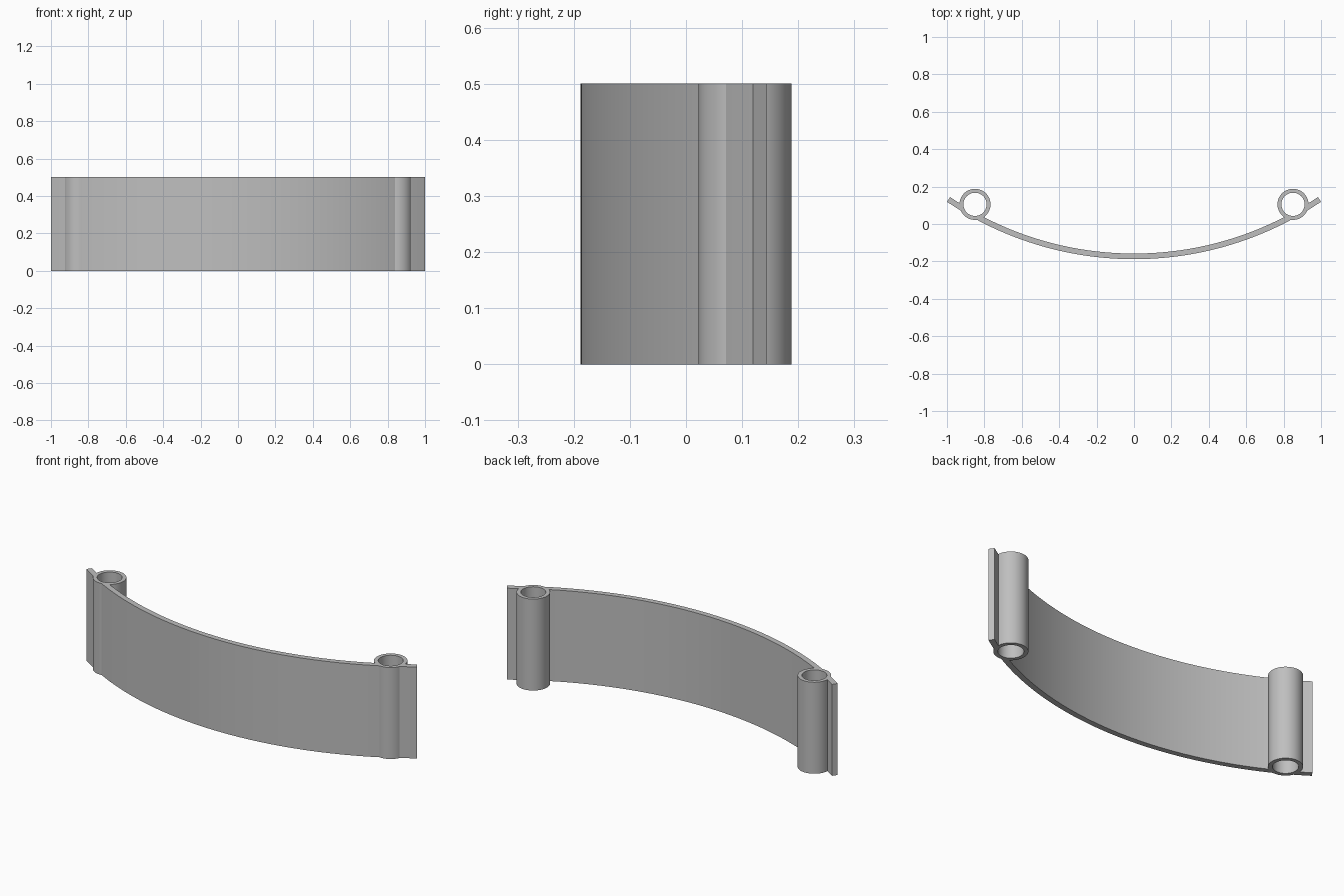
import bpy, bmesh
from math import asin, sin, cos, pi, radians, sqrt

HEIGHT = 0.5
TUBE_X, TUBE_Y = 0.85, 0.105
TUBE_R, BORE_R = 0.083, 0.062
HALF, FRONT_Y, END_Y, THICK = 1.0, -0.188, 0.119, 0.03

cube = bpy.data.objects.get("Cube")
if cube:
    bpy.data.objects.remove(cube, do_unlink=True)

grey = bpy.data.materials.new("plain grey")
grey.use_nodes = True
colour = (0.52, 0.52, 0.52, 1)
grey.diffuse_color = colour
grey.node_tree.nodes["Principled BSDF"].inputs["Base Color"].default_value = colour


def extrude_strip(name, outer, inner, closed):
    """Fill between two matching plan curves and raise the result to full height."""
    bm = bmesh.new()
    rows = [[bm.verts.new((x, y, z)) for x, y in path]
            for path, z in ((outer, 0), (inner, 0), (inner, HEIGHT), (outer, HEIGHT))]
    n = len(outer)
    for i in range(n if closed else n - 1):
        j = (i + 1) % n
        for k in range(4):
            a, b = rows[k], rows[(k + 1) % 4]
            bm.faces.new((a[i], a[j], b[j], b[i]))
    if not closed:
        for i in (0, n - 1):
            bm.faces.new([row[i] for row in rows])
    bmesh.ops.recalc_face_normals(bm, faces=bm.faces)
    mesh = bpy.data.meshes.new(name)
    bm.to_mesh(mesh)
    bm.free()
    mesh.materials.append(grey)
    obj = bpy.data.objects.new(name, mesh)
    bpy.context.collection.objects.link(obj)
    return obj


def activate(obj):
    bpy.ops.object.select_all(action="DESELECT")
    obj.select_set(True)
    bpy.context.view_layer.objects.active = obj


def circle(x, r, count=64):
    return [(x + r * cos(2 * pi * i / count), TUBE_Y + r * sin(2 * pi * i / count))
            for i in range(count)]


# Curved band, an arc bulging toward the front
rise = END_Y - FRONT_Y
radius = (HALF ** 2 + rise ** 2) / (2 * rise)
sweep = asin(HALF / radius)


def arc(r, count=48):
    angles = [sweep * (2 * i / count - 1) for i in range(count + 1)]
    return [(r * sin(a), FRONT_Y + radius - r * cos(a)) for a in angles]


band = extrude_strip("curved_band", arc(radius), arc(radius - THICK), False)

# Clear the band out of both tube bores
for side, sx in (("left", 1), ("right", -1)):
    bpy.ops.mesh.primitive_cylinder_add(
        vertices=64, radius=(TUBE_R + BORE_R) / 2, depth=HEIGHT * 2,
        location=(sx * TUBE_X, TUBE_Y, HEIGHT / 2))
    cutter = bpy.context.object
    cutter.name = side + "_bore_cutter"
    cutter.hide_render = True
    cut = band.modifiers.new("bore", "BOOLEAN")
    cut.operation = "DIFFERENCE"
    cut.solver = "EXACT"
    cut.object = cutter
    activate(band)
    bpy.ops.object.modifier_apply(modifier=cut.name)
    bpy.data.objects.remove(cutter, do_unlink=True)

# Hollow upright tubes near the ends
parts = [band]
for side, sx in (("left", 1), ("right", -1)):
    x = sx * TUBE_X
    parts.append(extrude_strip(side + "_tube", circle(x, TUBE_R), circle(x, BORE_R), True))

for part in parts:
    activate(part)
    bpy.ops.object.shade_smooth_by_angle(angle=radians(30))
